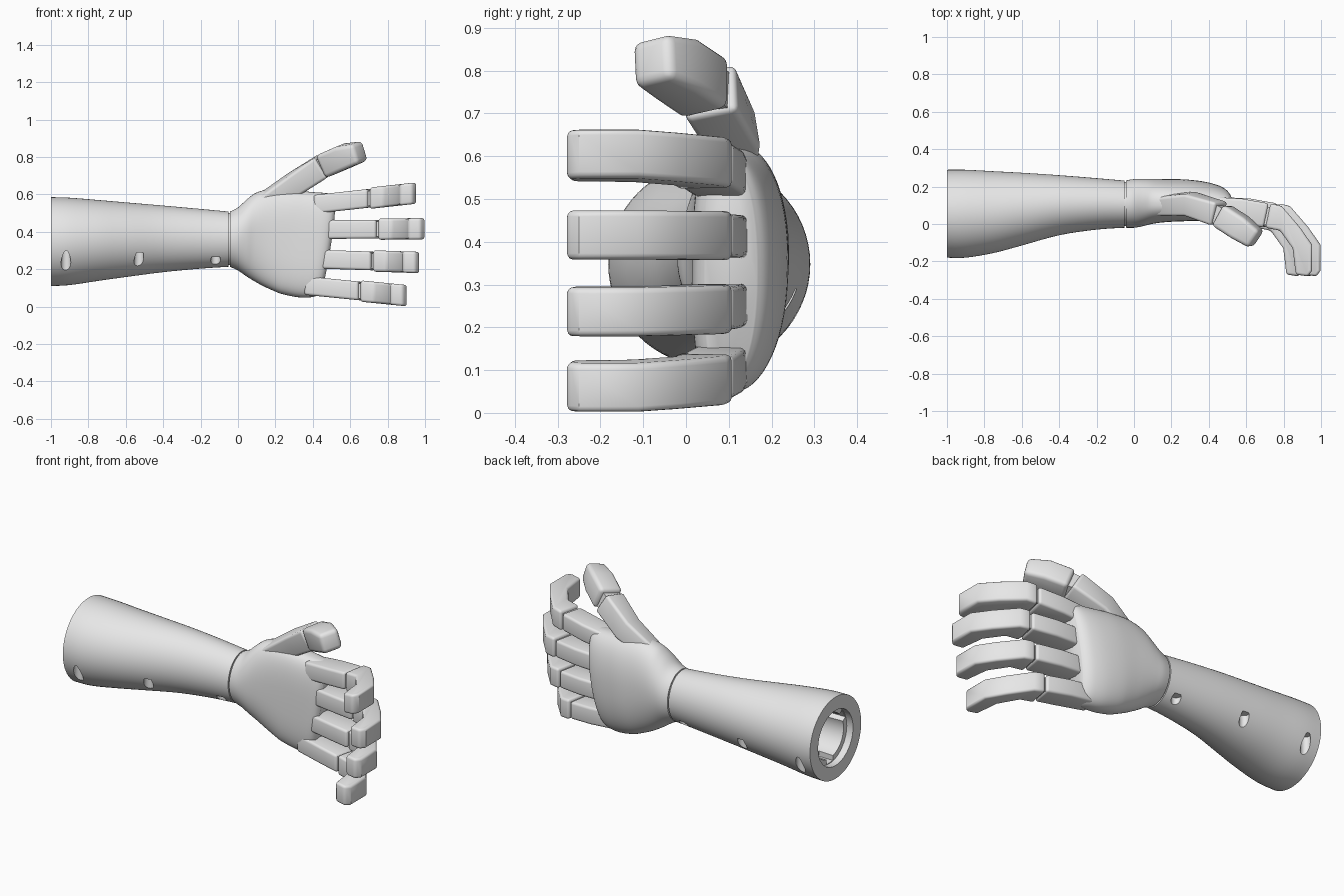
import bpy, bmesh, math
from mathutils import Vector, Matrix

cube = bpy.data.objects.get("Cube")
if cube:
    bpy.data.objects.remove(cube, do_unlink=True)

GREY = (0.8, 0.8, 0.8, 1)
grey = bpy.data.materials.new("light_grey")
grey.use_nodes = True
grey.diffuse_color = GREY
grey.node_tree.nodes["Principled BSDF"].inputs["Base Color"].default_value = GREY


def add_object(name, bm, bevel=0.0, smooth=35):
    """Bevel the sharp edges, then link the mesh as a smooth-by-angle object."""
    bmesh.ops.recalc_face_normals(bm, faces=bm.faces)
    if bevel:
        sharp = [e for e in bm.edges if e.calc_face_angle(0) > math.radians(40)]
        bmesh.ops.bevel(bm, geom=sharp, offset=bevel, segments=3, profile=0.5,
                        affect='EDGES', clamp_overlap=True)
    mesh = bpy.data.meshes.new(name)
    bm.to_mesh(mesh)
    bm.free()
    mesh.materials.append(grey)
    obj = bpy.data.objects.new(name, mesh)
    bpy.context.collection.objects.link(obj)
    shade(obj, smooth)
    return obj


def shade(obj, angle=35):
    bpy.ops.object.select_all(action='DESELECT')
    obj.select_set(True)
    bpy.context.view_layer.objects.active = obj
    bpy.ops.object.shade_smooth_by_angle(angle=math.radians(angle))


def loft(rings):
    """Closed solid through rings of equal point count."""
    bm = bmesh.new()
    loops = [[bm.verts.new(p) for p in ring] for ring in rings]
    for a, b in zip(loops, loops[1:]):
        for i in range(len(a)):
            j = (i + 1) % len(a)
            bm.faces.new((a[i], a[j], b[j], b[i]))
    bm.faces.new(loops[0])
    bm.faces.new(loops[-1])
    return bm


def spline(rows, steps=4):
    """Smoothly interpolate rows of section values."""
    out = []
    for i in range(len(rows) - 1):
        p = [rows[max(i - 1, 0)], rows[i], rows[i + 1], rows[min(i + 2, len(rows) - 1)]]
        for k in range(steps):
            t = k / steps
            out.append([b + 0.5 * t * (c - a + t * (2*a - 5*b + 4*c - d + t * (3*(b - c) + d - a)))
                        for a, b, c, d in zip(*p)])
    return out + [list(rows[-1])]


def section(x, z0, z1, y0, y1, front=2.0, mid=0.5, bend=0.0, count=64):
    """Rounded cross-section; a higher front exponent flattens the palm side."""
    yc, zc = y0 + (y1 - y0) * mid, (z0 + z1) / 2
    ring = []
    for i in range(count):
        a = math.tau * i / count
        c, s = math.cos(a), math.sin(a)
        n = 2 / (front if s < 0 else 2 + (front - 2) * 0.2)
        z = zc + math.copysign(abs(c) ** n, c) * (z1 - z0) / 2
        y = yc + math.copysign(abs(s) ** n, s) * ((y1 - yc) if s > 0 else (yc - y0))
        ring.append(Vector((x - bend * max(0, (0.57 - z) / 0.5) ** 1.5, y, z)))
    return ring


# Forearm: hollow sleeve with a stepped bore
AXIS_Y, AXIS_Z = 0.055, 0.347
bore = [section(x, AXIS_Z - r, AXIS_Z + r, AXIS_Y - r, AXIS_Y + r)
        for x, r in ((-0.6, 0.12), (-0.96, 0.13), (-0.96, 0.16), (-1, 0.16))]
sleeve = spline([(-1, 0.11, 0.585, -0.18, 0.29), (-0.9, 0.115, 0.582, -0.18, 0.29),
                 (-0.75, 0.137, 0.57, -0.155, 0.282), (-0.6, 0.158, 0.557, -0.115, 0.274),
                 (-0.4, 0.184, 0.54, -0.06, 0.261), (-0.2, 0.203, 0.522, -0.03, 0.245),
                 (-0.05, 0.213, 0.508, -0.02, 0.232)])
forearm = add_object("forearm", loft(bore + [section(*row) for row in sleeve]))

# Screw holes on both lower flanks and slots around the bore
cut = bmesh.new()
for x, y_front, y_back, top in ((-0.92, -0.15, 0.26, 0.3), (-0.53, -0.063, 0.24, 0.29),
                                (-0.12, 0.02, 0.19, 0.265)):
    for y in (y_front, y_back):
        bmesh.ops.create_cone(cut, cap_ends=True, segments=32, radius1=0.026, radius2=0.026,
                              depth=0.3, matrix=Matrix.Translation((x, y, top - 0.15)))
for k in range(3):
    place = (Matrix.Translation((-0.94, AXIS_Y, AXIS_Z)) @ Matrix.Rotation(math.tau * k / 3 + 0.5, 4, 'X')
             @ Matrix.Translation((0, 0.12, 0)) @ Matrix.Diagonal((0.14, 0.07, 0.06, 1)))
    bmesh.ops.create_cube(cut, size=1, matrix=place)
cutter = add_object("forearm_cutter", cut)
cutter.hide_render = True
boolean = forearm.modifiers.new("holes", 'BOOLEAN')
boolean.operation, boolean.solver, boolean.object = 'DIFFERENCE', 'EXACT', cutter
bpy.context.view_layer.objects.active = forearm
bpy.ops.object.modifier_apply(modifier="holes")
bpy.data.objects.remove(cutter, do_unlink=True)
shade(forearm)

# Wrist: narrow disc in the seam
add_object("wrist", loft([section(x, 0.222, 0.5, -0.01, 0.224) for x in (-0.06, -0.03)]))

# Palm: domed back, flatter front, slanting knuckle edge
palm_rows = spline([(-0.043, 0.213, 0.508, -0.02, 0.233), (0, 0.193, 0.53, -0.02, 0.24),
                    (0.05, 0.165, 0.575, -0.012, 0.241), (0.1, 0.14, 0.61, 0, 0.241),
                    (0.18, 0.107, 0.628, 0.01, 0.24), (0.3, 0.07, 0.622, 0.015, 0.238),
                    (0.4, 0.05, 0.612, 0.015, 0.226), (0.47, 0.05, 0.607, 0.016, 0.207),
                    (0.505, 0.062, 0.6, 0.026, 0.187), (0.522, 0.085, 0.58, 0.045, 0.165)])
palm = []
for row in palm_rows:
    t = min(max(row[0] / 0.3, 0), 1)
    palm.append(section(*row, front=2 + 1.2 * t, mid=0.5 - 0.06 * t, bend=0.075 * t))
add_object("palm", loft(palm), smooth=50)


# Fingers: side outlines extruded across, shifted and splayed per finger
PROXIMAL = [(0.45, 0.145), (0.62, 0.136), (0.765, 0.11), (0.738, -0.018), (0.62, 0.0), (0.45, 0.03)]
JOINT = [(0.72, 0.1), (0.8, 0.085), (0.79, -0.005), (0.71, -0.005)]
DISTAL = [(0.775, 0.11), (0.835, 0.095), (0.93, -0.015), (0.997, -0.11), (0.997, -0.25),
          (0.975, -0.28), (0.91, -0.27), (0.893, -0.13), (0.825, -0.035), (0.748, -0.02)]


def finger_part(name, outline, shift, z, slope, width, bevel):
    rings = [[Vector((x + shift, y, z + slope * (x - 0.5) + side * width / 2)) for x, y in outline]
             for side in (-1, 1)]
    add_object(name, loft(rings), bevel)


for finger, shift, z, slope in (("index", -0.045, 0.552, 0.11), ("middle", 0, 0.412, 0.008),
                                ("ring", -0.028, 0.252, -0.033), ("little", -0.095, 0.108, -0.1)):
    finger_part(finger + "_proximal", PROXIMAL, shift, z, slope, 0.1, 0.014)
    finger_part(finger + "_joint", JOINT, shift, z, slope, 0.08, 0.0)
    finger_part(finger + "_distal", DISTAL, shift, z, slope, 0.114, 0.014)


# Thumb: square sections swept along a bent path
def thumb_part(name, stations, bevel):
    rings = []
    for i, (p, half) in enumerate(stations):
        before = Vector(stations[max(i - 1, 0)][0])
        after = Vector(stations[min(i + 1, len(stations) - 1)][0])
        d = (after - before).normalized()
        side = Vector((0, 0, 1)).cross(d).normalized()
        roll = Matrix.Rotation(math.radians(12), 3, d)
        u, v = roll @ side, roll @ d.cross(side)
        rings.append([Vector(p) + half * (a * u + b * v)
                      for a, b in ((-1, -1), (1, -1), (1, 1), (-1, 1))])
    add_object(name, loft(rings), bevel)


thumb_part("thumb_proximal", [((0.12, 0.1, 0.54), 0.05), ((0.3, 0.108, 0.655), 0.06),
                              ((0.455, 0.055, 0.752), 0.064)], 0.016)
thumb_part("thumb_joint", [((0.43, 0.065, 0.737), 0.048), ((0.5, 0.028, 0.769), 0.048)], 0)
thumb_part("thumb_distal", [((0.467, 0.047, 0.757), 0.066), ((0.57, -0.02, 0.802), 0.066),
                            ((0.655, -0.082, 0.825), 0.054)], 0.022)
